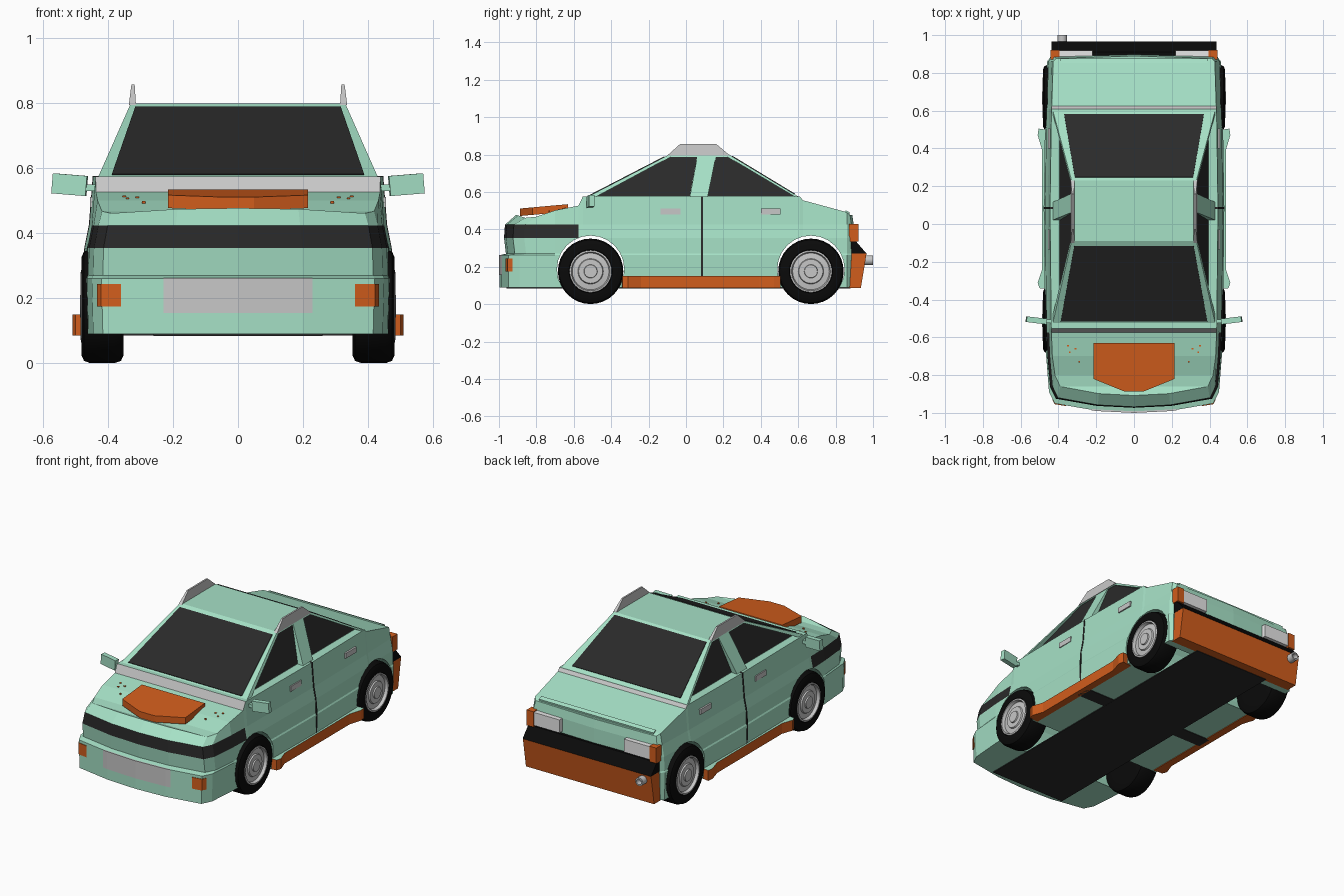
import bpy, bmesh, math
from mathutils import Vector, Matrix

if "Cube" in bpy.data.objects:
    bpy.data.objects.remove(bpy.data.objects["Cube"])


def material(name, r, g, b):
    m = bpy.data.materials.new(name)
    m.use_nodes = True
    m.diffuse_color = (r, g, b, 1)
    m.node_tree.nodes["Principled BSDF"].inputs["Base Color"].default_value = (r, g, b, 1)
    return m


GREEN = material("mint_paint", .38, .75, .565)
ORANGE = material("orange_trim", .64, .11, .012)
GLASS = material("dark_glass", .023, .023, .023)
RUBBER = material("black_rubber", .003, .003, .003)
GREY = material("grey_metal", .57, .57, .57)
WHITE = material("white_lamp", .84, .84, .84)


def build(name, verts, faces, mats):
    """Mesh from points and (indices, material slot) faces."""
    bm = bmesh.new()
    vs = [bm.verts.new(v) for v in verts]
    for ids, slot in faces:
        bm.faces.new([vs[i] for i in ids]).material_index = slot
    bmesh.ops.recalc_face_normals(bm, faces=bm.faces)
    me = bpy.data.meshes.new(name)
    bm.to_mesh(me)
    bm.free()
    for m in mats:
        me.materials.append(m)
    ob = bpy.data.objects.new(name, me)
    bpy.context.collection.objects.link(ob)
    return ob


def solid(name, low, high, mats, cap_slot=0):
    """Closed solid between two matching outlines."""
    n = len(low)
    faces = [([i, (i + 1) % n, n + (i + 1) % n, n + i], 0) for i in range(n)]
    faces += [(list(range(n)), 0), (list(range(n, 2 * n)), cap_slot)]
    return build(name, list(low) + list(high), faces, mats)


def prism(name, pts, axis, a, b, mats, cap_slot=0, side=1):
    """Extrude a flat outline along an axis; side=-1 mirrors it in x."""
    def place(p, h):
        v = list(p)
        v.insert("xyz".index(axis), h)
        return (v[0] * side, v[1], v[2])
    return solid(name, [place(p, a) for p in pts], [place(p, b) for p in pts], mats, cap_slot)


def box(name, x, y, z, mat, side=1):
    pts = [(x[0], y[0]), (x[1], y[0]), (x[1], y[1]), (x[0], y[1])]
    return prism(name, pts, "z", z[0], z[1], [mat], 0, side)


def plate(name, pts, mat, outward, t=.004):
    """Thin sheet lying on a sloped face."""
    p = [Vector(q) for q in pts]
    n = (p[1] - p[0]).cross(p[2] - p[0]).normalized()
    n *= 1 if n.dot(Vector(outward)) > 0 else -1
    return solid(name, [q - n * .002 for q in p], [q + n * t for q in p], [mat])


def lathe(name, profile, center, mat, seg=32, side=1, axis="x"):
    """Spin (radius, along) points around an axis; ends are closed."""
    verts, faces = [], []
    for r, h in profile:
        for k in range(seg):
            a = 2 * math.pi * k / seg
            c, s = r * math.cos(a), r * math.sin(a)
            v = (h * side, c, s) if axis == "x" else (c, h, s)
            verts.append(Vector(center) + Vector(v))
    for j in range(len(profile) - 1):
        for k in range(seg):
            q = (k + 1) % seg
            faces.append(([j * seg + k, j * seg + q, (j + 1) * seg + q, (j + 1) * seg + k], 0))
    faces += [(list(range(seg)), 0), (list(range(len(verts) - seg, len(verts))), 0)]
    ob = build(name, verts, faces, [mat])
    ob.data.shade_smooth()
    ob.data.set_sharp_from_angle(angle=math.radians(35))
    return ob


# Lower body: plan outline (x, y, top height) stacked at several levels
outline = [(0, -.998, .478), (.2, -.988, .475), (.42, -.95, .462), (.45, -.89, .468),
           (.465, -.7, .502), (.47, -.575, .527), (.471, -.552, .575), (.478, .085, .575),
           (.47, .61, .575), (.468, .625, .556), (.46, .86, .492), (.442, .885, .478),
           (0, .897, .478)]
levels = [(.09, .99, 0, -.01), (.262, 1, 0, 0), (.27, .99, .035, 0), (.355, .985, .025, 0),
          (.425, .955, .03, 0), (None, .93, .09, -.008)]
N = len(outline)
ring = 2 * N - 2
verts, faces = [], []
for z, w, front, rear in levels:
    row = []
    for i, (x, y, top) in enumerate(outline):
        y += front if i < 4 else rear if i > 10 else 0
        row.append((x * w, y, top if z is None else z))
    verts += row + [(-x, y, z2) for x, y, z2 in row[-2:0:-1]]
for j in range(len(levels) - 1):
    for i in range(ring):
        q = (i + 1) % ring
        station = i if i < N - 1 else ring - 1 - i
        slot = 1 if j == 3 and station < 5 else 0
        faces.append(([j * ring + i, j * ring + q, (j + 1) * ring + q, (j + 1) * ring + i], slot))
for base in (0, ring * (len(levels) - 1)):
    for i in range(N - 1):
        ids = [i, i + 1, (ring - i - 1) % ring, (ring - i) % ring]
        ids = [base + k for k in dict.fromkeys(ids)]
        faces.append((ids, 2 if base and i in (5, 8) else 0))
body = build("lower_body", verts, faces, [GREEN, GLASS, GREY])

# Wheel arches
AXLES = {"front": -.51, "rear": .668}
cutters = []
for end, y in AXLES.items():
    cut = lathe(end + "_arch_cutter", [(.18, -.7), (.18, .7)], (0, y, .187), GREEN, 24)
    cut.hide_render = True
    mod = body.modifiers.new(end + "_arch", "BOOLEAN")
    mod.object, mod.operation, mod.solver = cut, "DIFFERENCE", "EXACT"
    cutters.append(cut)
bpy.context.view_layer.update()
result = bpy.data.meshes.new_from_object(body.evaluated_get(bpy.context.evaluated_depsgraph_get()))
body.modifiers.clear()
body.data = result
body.data.shade_flat()
for cut in cutters:
    bpy.data.objects.remove(cut)

# Cabin core, with the pillars standing proud of its sides
Z0, Z1 = .57, .8
def slope(z, a, b):
    return a + (b - a) * (z - Z0) / (Z1 - Z0)
def core_x(z):
    return slope(z, .392, .322)
def frame_x(z):
    return slope(z, .432, .33)
def quad(x, ya, yb, z):
    return [(-x, ya, z), (x, ya, z), (x, yb, z), (-x, yb, z)]
solid("cabin", quad(core_x(Z0), -.535, .61, Z0), quad(core_x(Z1), -.09, .23, Z1), [GREEN])

def screen(name, ybase, ytop, wide, narrow, za, zb, outward):
    ya, yb = slope(za, ybase, ytop), slope(zb, ybase, ytop)
    plate(name, [(-wide, ya, za), (wide, ya, za), (narrow, yb, zb), (-narrow, yb, zb)],
          GLASS, outward)
screen("windshield", -.535, -.09, .388, .316, .58, .787, (0, -1, 1))
screen("rear_window", .61, .23, .37, .313, .588, .79, (0, 1, 1))

# Parts on both sides
for side, label in ((1, "left_"), (-1, "right_")):
    for name, pts in (("front_window", [(-.48, .578), (.02, .578), (.06, .79), (-.085, .79)]),
                      ("back_window", [(.115, .578), (.58, .578), (.225, .79), (.155, .79)])):
        plate(label + name, [(side * core_x(z), y, z) for y, z in pts], GLASS, (side, 0, 0))
    for name, pts in (("front_pillar", [(-.535, .57), (-.49, .57), (-.08, .79), (-.09, .8)]),
                      ("middle_pillar", [(.02, .57), (.115, .57), (.16, .79), (.06, .79)]),
                      ("rear_pillar", [(.61, .57), (.59, .57), (.22, .79), (.23, .8)]),
                      ("roof_edge", [(-.09, .8), (-.08, .788), (.22, .788), (.23, .8)])):
        solid(label + name, [(side * (core_x(z) - .01), y, z) for y, z in pts],
              [(side * frame_x(z), y, z) for y, z in pts], [GREEN])
    # Door seam and handles
    seam = [(.42, .09), (.475, .09), (.48, .265), (.473, .355), (.459, .425), (.447, .576), (.42, .576)]
    prism(label + "door_seam", seam, "y", .08, .09, [GLASS], 0, side)
    for name, y in (("front_handle", -.135), ("rear_handle", .4)):
        box(label + name, (.43, .455), (y, y + .105), (.48, .512), GREY, side)
    # Flared sill
    sill = [(.44, -.345), (.5, -.34), (.51, -.31), (.486, -.24), (.486, .39),
            (.51, .47), (.505, .505), (.44, .495)]
    prism(label + "side_skirt", sill, "z", .086, .15, [ORANGE, GREEN], 1, side)
    # Roof rail
    solid(label + "roof_rail",
          [(side * x, y, .795) for x, y in ((.314, -.1), (.336, -.1), (.336, .235), (.314, .235))],
          [(side * x, y, .858) for x, y in ((.318, -.03), (.328, -.03), (.328, .16), (.318, .16))],
          [GREY])
    # Mirror
    box(label + "mirror_arm", (.42, .48), (-.525, -.505), (.53, .55), GREEN, side)
    mirror = box(label + "mirror", (-.053, .053), (-.015, .015), (-.031, .031), GREEN)
    mirror.matrix_world = (Matrix.Translation((side * .518, -.51, .55))
                           @ Matrix.Rotation(side * .12, 4, "Z") @ Matrix.Rotation(side * -.08, 4, "Y"))
    # Lamps
    lamp = [(.36, -.964), (.421, -.954), (.434, -.928), (.36, -.92)]
    prism(label + "front_indicator", lamp, "z", .175, .245, [ORANGE], 0, side)
    box(label + "tail_lamp", (.22, .395), (.87, .918), (.345, .425), WHITE, side)
    box(label + "tail_indicator", (.395, .442), (.872, .922), (.335, .43), ORANGE, side)
    # Washer spots on the hood
    for k, (x, y) in enumerate(((.35, -.645), (.31, -.66), (.34, -.68), (.29, -.73))):
        top = .502 + (y + .7) * .2
        box(label + "hood_spot_%d" % k, (x - .005, x + .005), (y - .004, y + .004),
            (top - .004, top + .004), ORANGE, side)
    # Wheels
    for end, y in AXLES.items():
        tire = [(.1, .352), (.15, .352), (.168, .36), (.175, .38), (.175, .455),
                (.168, .474), (.15, .482), (.116, .482), (.112, .46)]
        rim = [(.1, .4), (.113, .44), (.113, .482), (.104, .484), (.098, .466), (.068, .47),
               (.064, .478), (.036, .478), (.034, .486), (.005, .486)]
        lathe(label + end + "_tire", tire, (0, y, .176), RUBBER, 32, side)
        lathe(label + end + "_rim", rim, (0, y, .176), GREY, 32, side)

# Hood scoop
scoop = [(-.215, -.63), (.215, -.63), (.215, -.82), (.05, -.887), (-.05, -.887), (-.215, -.82)]
def scoop_z(y):
    return .535 + (y + .63) * .09
solid("hood_scoop", [(x, y, scoop_z(y) - .04) for x, y in scoop],
      [(x, y, scoop_z(y)) for x, y in scoop], [ORANGE])

# Front bumper panel
panel = [(-.23, -.985), (-.2, -.99), (0, -1), (.2, -.99), (.23, -.985), (.2, -.97), (-.2, -.97)]
prism("front_panel", panel, "z", .155, .2635, [GREY])

# Rear bumper, bumper top, boot lip and exhaust
prism("rear_bumper", [(.865, .088), (.935, .088), (.965, .27), (.885, .27)], "x", -.437, .437, [ORANGE])
prism("bumper_top", [(.87, .27), (.966, .27), (.91, .335), (.87, .335)], "x", -.438, .438, [RUBBER])
prism("boot_lip", [(.85, .485), (.873, .48), (.875, .492), (.852, .502)], "x", -.39, .39, [GREEN])
lathe("exhaust", [(.016, .97), (.017, 1), (.026, 1), (.026, .9)], (-.38, 0, .235), GREY, 16, 1, "y")

# Underside
box("floor_strip", (-.26, .26), (-.96, .88), (.085, .092), GLASS)
box("floor_cross_strip", (-.46, .46), (.04, .13), (.086, .092), GLASS)
